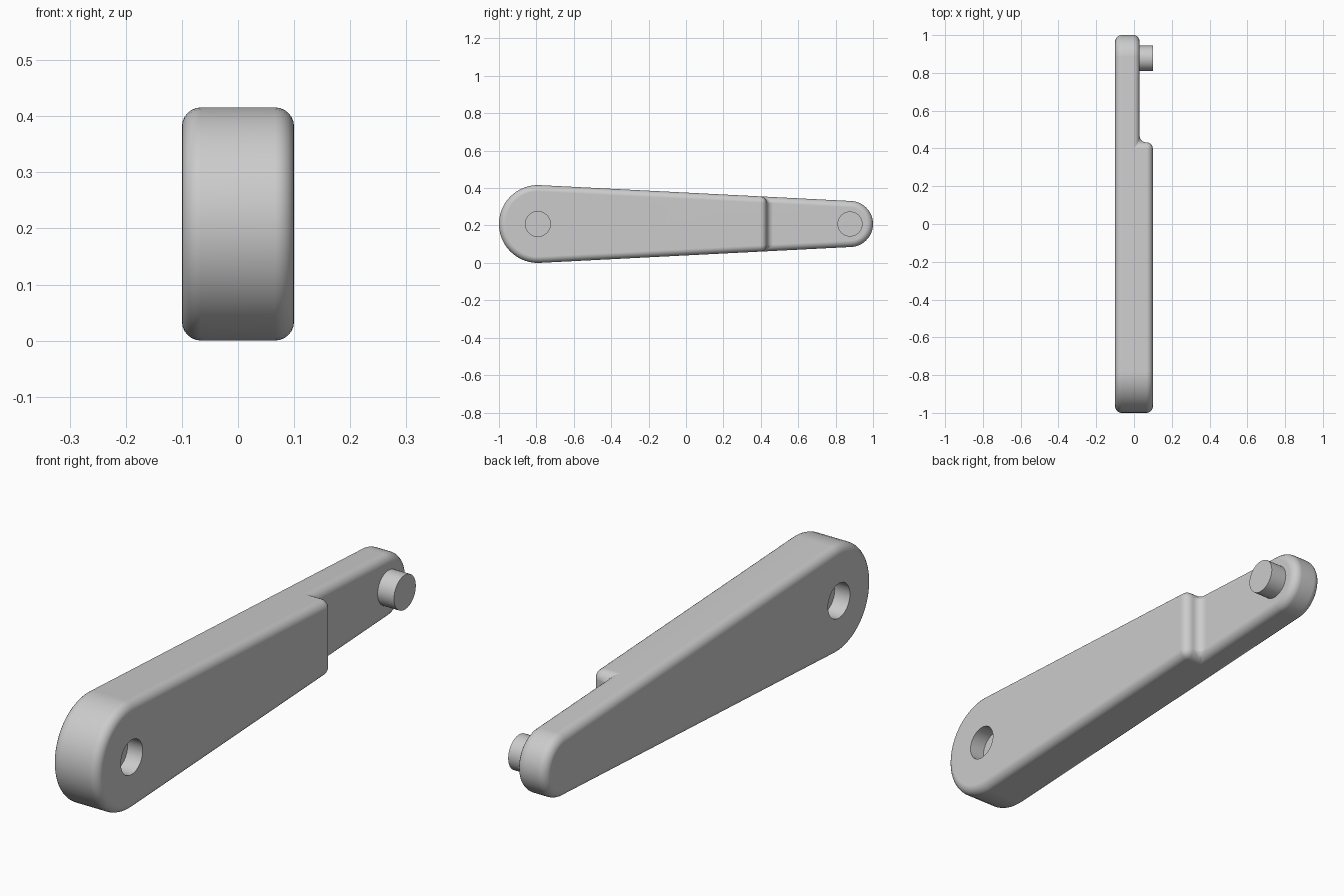
import bpy
import bmesh
from math import asin, cos, sin, pi
from mathutils import Matrix, Vector

default = bpy.data.objects.get("Cube")
if default:
    bpy.data.objects.remove(default, do_unlink=True)

HALF = 0.1             # half thickness of the arm
STEP_X = 0.03          # face of the thinner end
STEP_Y = 0.432         # where the arm becomes thinner
MID_Z = 0.208
BIG_Y, BIG_R = -0.792, 0.208
SMALL_Y, SMALL_R = 0.877, 0.123
PIN_R = 0.067
POCKET = 0.065

grey = bpy.data.materials.new("plain grey")
grey.use_nodes = True
grey.diffuse_color = (0.6, 0.6, 0.6, 1)
grey.node_tree.nodes["Principled BSDF"].inputs["Base Color"].default_value = (0.6, 0.6, 0.6, 1)


def make_object(name, bm):
    bmesh.ops.recalc_face_normals(bm, faces=bm.faces)
    mesh = bpy.data.meshes.new(name)
    bm.to_mesh(mesh)
    bm.free()
    mesh.materials.append(grey)
    obj = bpy.data.objects.new(name, mesh)
    bpy.context.collection.objects.link(obj)
    return obj


def cylinder(name, x0, x1, y, radius):
    """Round bar lying along x."""
    bm = bmesh.new()
    place = Matrix.Translation(((x0 + x1) / 2, y, MID_Z)) @ Matrix.Rotation(pi / 2, 4, "Y")
    bmesh.ops.create_cone(bm, cap_ends=True, segments=32, radius1=radius,
                          radius2=radius, depth=x1 - x0, matrix=place)
    return make_object(name, bm)


def box(name, low, high):
    bm = bmesh.new()
    low, high = Vector(low), Vector(high)
    place = Matrix.Translation((low + high) / 2) @ Matrix.Diagonal((*(high - low), 1))
    bmesh.ops.create_cube(bm, size=1, matrix=place)
    return make_object(name, bm)


def arc(y, radius, start, end, steps=26):
    angles = [start + (end - start) * i / steps for i in range(steps + 1)]
    return [(-HALF, y + radius * cos(a), MID_Z + radius * sin(a)) for a in angles]


def cut(obj, cutter):
    cutter.hide_render = True
    mod = obj.modifiers.new("cut", "BOOLEAN")
    mod.operation = "DIFFERENCE"
    mod.solver = "EXACT"
    mod.object = cutter


def smooth(obj):
    bpy.ops.object.select_all(action="DESELECT")
    obj.select_set(True)
    bpy.context.view_layer.objects.active = obj
    bpy.ops.object.shade_smooth_by_angle(angle=pi / 5)


# Tapered arm: two round ends joined by tangent sides
tangent = pi / 2 - asin((BIG_R - SMALL_R) / (SMALL_Y - BIG_Y))
outline = arc(BIG_Y, BIG_R, tangent, 2 * pi - tangent)
outline += arc(SMALL_Y, SMALL_R, -tangent, tangent)
bm = bmesh.new()
face = bm.faces.new([bm.verts.new(p) for p in outline])
side = bmesh.ops.extrude_face_region(bm, geom=[face])
moved = [v for v in side["geom"] if isinstance(v, bmesh.types.BMVert)]
bmesh.ops.translate(bm, verts=moved, vec=(2 * HALF, 0, 0))
arm = make_object("tapered_arm", bm)

# Step down to the thin end, then round every edge
cutters = [box("step_cutter", (STEP_X, STEP_Y, -0.5), (0.5, 1.5, 1))]
cut(arm, cutters[0])
bevel = arm.modifiers.new("rounded edges", "BEVEL")
bevel.width = 0.034
bevel.segments = 6
bevel.limit_method = "ANGLE"
bevel.angle_limit = pi / 5
bevel.use_clamp_overlap = False

# Shallow round socket on each face of the wide end
for name, x0, x1 in (("left_socket_cutter", HALF - POCKET, 2 * HALF),
                     ("right_socket_cutter", -2 * HALF, POCKET - HALF)):
    cutters.append(cylinder(name, x0, x1, BIG_Y, PIN_R))
    cut(arm, cutters[-1])

# Bake the cuts and drop the cutters
bpy.context.view_layer.update()
evaluated = arm.evaluated_get(bpy.context.evaluated_depsgraph_get())
baked = bpy.data.meshes.new_from_object(evaluated)
arm.modifiers.clear()
arm.data = baked
baked.materials.clear()
baked.materials.append(grey)
for cutter in cutters:
    bpy.data.objects.remove(cutter, do_unlink=True)
smooth(arm)
weighted = arm.modifiers.new("weighted normals", "WEIGHTED_NORMAL")
weighted.keep_sharp = True

# Pivot pin on the thin end
pin = cylinder("pivot_pin", STEP_X - 0.01, HALF, SMALL_Y, PIN_R)
smooth(pin)
